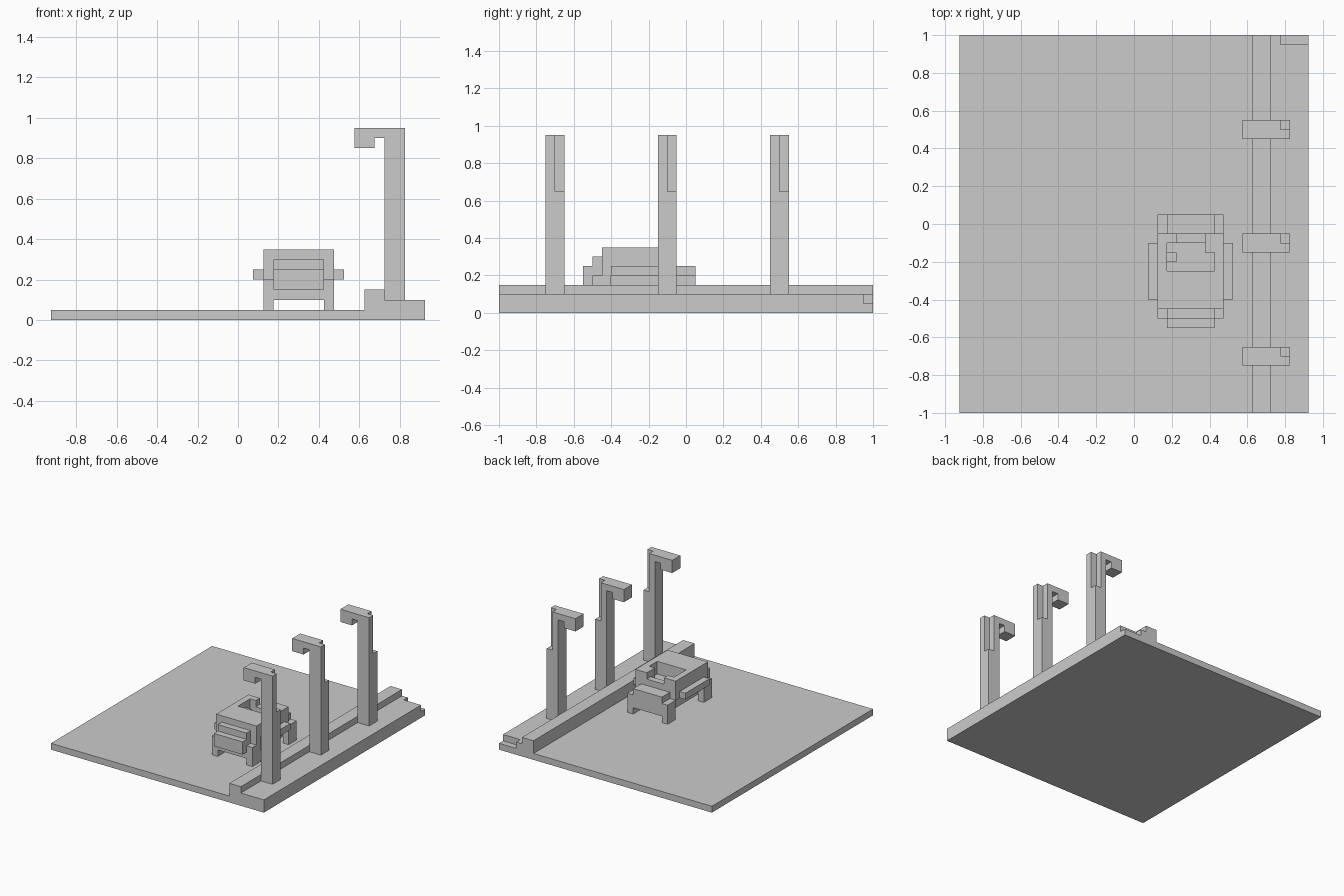
import bpy, bmesh

if "Cube" in bpy.data.objects:
    bpy.data.objects.remove(bpy.data.objects["Cube"])

def box(name, x0, x1, y0, y1, z0, z1):
    bm = bmesh.new()
    bmesh.ops.create_cube(bm, size=1)
    for v in bm.verts:
        v.co.x = x1 if v.co.x > 0 else x0
        v.co.y = y1 if v.co.y > 0 else y0
        v.co.z = z1 if v.co.z > 0 else z0
    return finish(name, bm)

def extrude_y(name, profile, y0, y1):
    bm = bmesh.new()
    face = bm.faces.new([bm.verts.new((x, y0, z)) for x, z in profile])
    ext = bmesh.ops.extrude_face_region(bm, geom=[face])["geom"]
    for v in ext:
        if isinstance(v, bmesh.types.BMVert):
            v.co.y = y1
    return finish(name, bm)

def finish(name, bm):
    bmesh.ops.recalc_face_normals(bm, faces=bm.faces)
    me = bpy.data.meshes.new(name)
    bm.to_mesh(me)
    bm.free()
    ob = bpy.data.objects.new(name, me)
    bpy.context.collection.objects.link(ob)
    return ob

def cut(ob, *dims):
    cutter = box("cutter", *dims)
    mod = ob.modifiers.new("cut", 'BOOLEAN')
    mod.operation = 'DIFFERENCE'
    mod.solver = 'EXACT'
    mod.object = cutter
    bpy.context.view_layer.objects.active = ob
    bpy.ops.object.modifier_apply(modifier=mod.name)
    bpy.data.objects.remove(cutter)

# Road, kerb and pavement with a chipped back corner
ground = extrude_y("road_and_pavement", [
    (-.925, 0), (.925, 0), (.925, .1), (.725, .1), (.725, .15),
    (.625, .15), (.625, .05), (-.925, .05)], -1, 1)
cut(ground, .775, 1, .95, 1.1, .05, .3)

# Street lamps with hooked arms and a chipped upper back edge
lamp_profile = [(.725, .1), (.825, .1), (.825, .95), (.575, .95),
                (.575, .85), (.675, .85), (.675, .9), (.725, .9)]
for i, y in enumerate((-.7, -.1, .5)):
    lamp = extrude_y(f"street_lamp_{i + 1}", lamp_profile, y - .05, y + .05)
    cut(lamp, .775, .9, y, y + .1, .65, 1)

# Car body: bumper, nose, cabin and rear deck are separate stepped blocks
extrude_x = (.175, .425)
box("car_chassis", *extrude_x, -.5, .05, .1, .2)
box("car_bumper", *extrude_x, -.55, -.5, .15, .25)
box("car_nose", *extrude_x, -.5, -.45, .2, .3)
box("car_rear_deck", *extrude_x, -.05, .05, .2, .25)

# Cabin with open bed and lowered tailgate
cabin = box("car_cabin", .125, .475, -.45, -.05, .2, .35)
cut(cabin, .175, .425, -.25, -.1, .25, .5)
cut(cabin, .225, .375, -.15, 0, .3, .5)
box("bed_corner_post", .375, .425, -.15, -.1, .25, .35)
box("bed_crate", .175, .225, -.2, -.15, .25, .3)

# Side steps and wheels, mirrored about the car centre x = 0.3
for side, s in (("left", -1), ("right", 1)):
    def span(a, b):
        return sorted((.3 + s * a, .3 + s * b))
    box(f"side_step_{side}", *span(.175, .225), -.4, -.1, .2, .25)
    for end, y in (("front", -.5), ("rear", -.05)):
        box(f"wheel_{end}_{side}", *span(.125, .175), y, y + .1, .05, .2)
